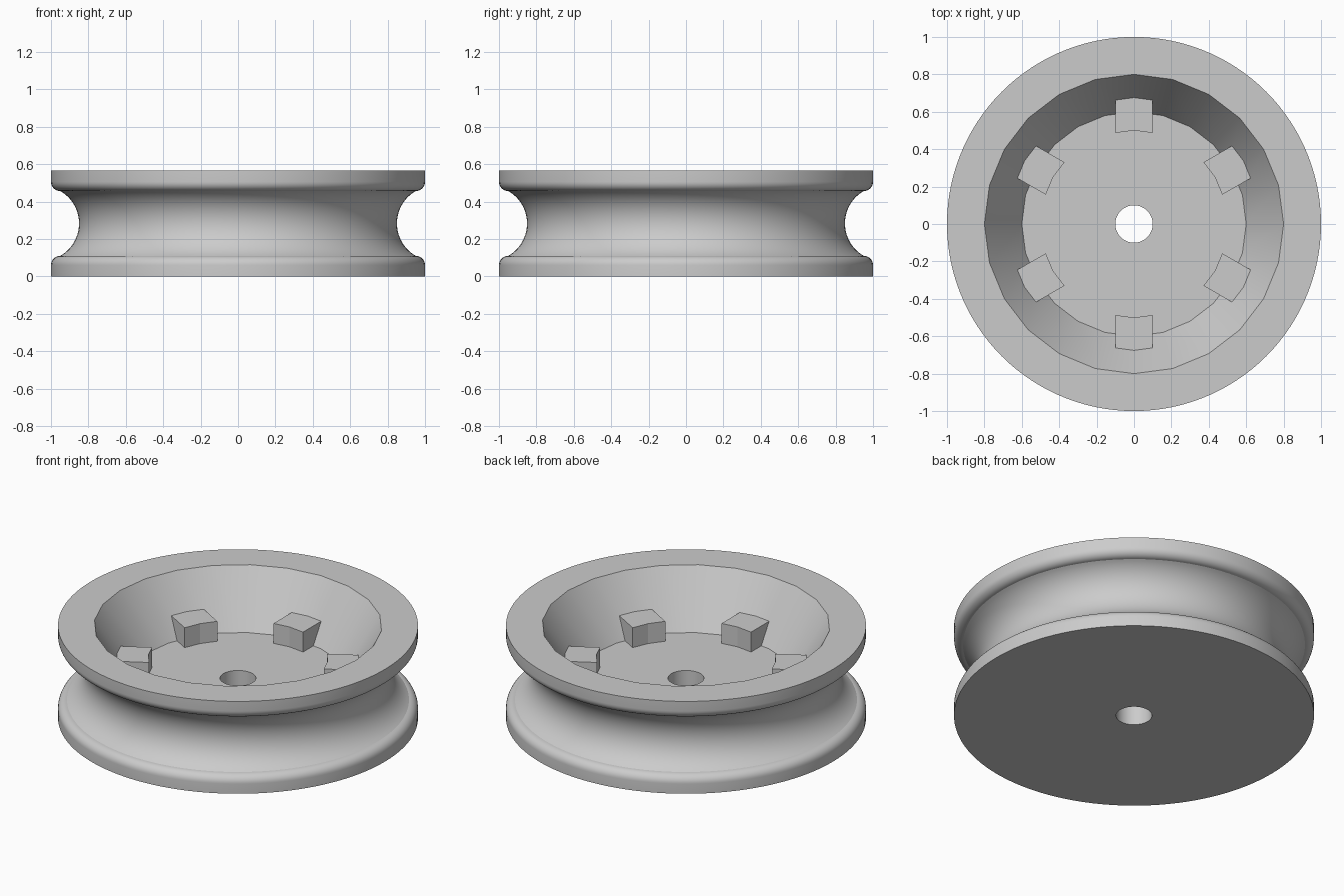
import bpy, bmesh
from math import sin, cos, pi, radians, asin

cube = bpy.data.objects.get("Cube")
if cube:
    bpy.data.objects.remove(cube)

HEIGHT = 0.566
FLOOR = 0.243                     # bowl floor height
BOWL_FLOOR_R, BOWL_RIM_R = 0.6, 0.8
LUG_TOP = 0.365

grey = bpy.data.materials.new("plain grey")
grey.use_nodes = True
grey.diffuse_color = (0.6, 0.6, 0.6, 1)
grey.node_tree.nodes["Principled BSDF"].inputs["Base Color"].default_value = (0.6, 0.6, 0.6, 1)


def arc(r, z, radius, start, end, steps):
    """Profile points (r, z) along an arc, angles in radians."""
    return [(r + radius * cos(start + (end - start) * i / steps),
             z + radius * sin(start + (end - start) * i / steps)) for i in range(steps + 1)]


def revolve(bm, profile, sides):
    """Spin a profile about z; return the edges of its first and last rings."""
    rings = [[bm.verts.new((r * cos(2 * pi * i / sides), r * sin(2 * pi * i / sides), z))
              for i in range(sides)] for r, z in profile]
    for a, b in zip(rings, rings[1:]):
        for i in range(sides):
            j = (i + 1) % sides
            bm.faces.new((a[i], a[j], b[j], b[i]))
    return [[bm.edges.get((ring[i - 1], ring[i])) for i in range(sides)]
            for ring in (rings[0], rings[-1])]


def finish(bm, name):
    bmesh.ops.recalc_face_normals(bm, faces=bm.faces[:])
    mesh = bpy.data.meshes.new(name)
    bm.to_mesh(mesh)
    bm.free()
    mesh.materials.append(grey)
    obj = bpy.data.objects.new(name, mesh)
    bpy.context.collection.objects.link(obj)
    return obj


# Wheel body: rounded flanges around a semicircular groove
half = asin(0.866)
lower = arc(0.95, 0.06, 0.05, 0, pi / 2, 8)
groove = arc(1.05, HEIGHT / 2, 0.2, pi + half, pi - half, 28)
upper = arc(0.95, HEIGHT - 0.06, 0.05, -pi / 2, 0, 8)
outside = [(1, 0)] + lower + groove[1:-1] + upper + [(1, HEIGHT)]

bm = bmesh.new()
outer_bottom, outer_top = revolve(bm, outside, 120)
bowl_floor, bowl_rim = revolve(bm, [(BOWL_FLOOR_R, FLOOR), (BOWL_RIM_R, HEIGHT)], 24)
hole_bottom, hole_top = revolve(bm, [(0.1, 0), (0.1, FLOOR)], 48)
# Flat rim, bowl floor and underside
for loops in (outer_top + bowl_rim, bowl_floor + hole_top, outer_bottom + hole_bottom):
    bmesh.ops.triangle_fill(bm, edges=loops, use_beauty=True)
wheel = finish(bm, "grooved_wheel")
bpy.ops.object.select_all(action='DESELECT')
wheel.select_set(True)
bpy.context.view_layer.objects.active = wheel
bpy.ops.object.shade_smooth_by_angle(angle=radians(20))


# Six lugs that grow out of the bowl wall
def lug_ring(bm, outer, z):
    bend = 0.013                  # sides follow the bowl's facets
    points = [(-0.1, 0.5 - bend), (0, 0.5), (0.1, 0.5 - bend),
              (0.1, outer - bend), (0, outer), (-0.1, outer - bend)]
    return [bm.verts.new((x, y, z)) for x, y in points]


wall_slope = (BOWL_RIM_R - BOWL_FLOOR_R) / (HEIGHT - FLOOR)
for n in range(6):
    bm = bmesh.new()
    base = lug_ring(bm, BOWL_FLOOR_R, FLOOR - 0.005)
    top = lug_ring(bm, BOWL_FLOOR_R + (LUG_TOP - FLOOR) * wall_slope + 0.002, LUG_TOP)
    bm.faces.new(base)
    bm.faces.new(top)
    for i in range(6):
        bm.faces.new((base[i - 1], base[i], top[i], top[i - 1]))
    lug = finish(bm, f"lug_{n + 1}")
    lug.rotation_euler.z = n * pi / 3
